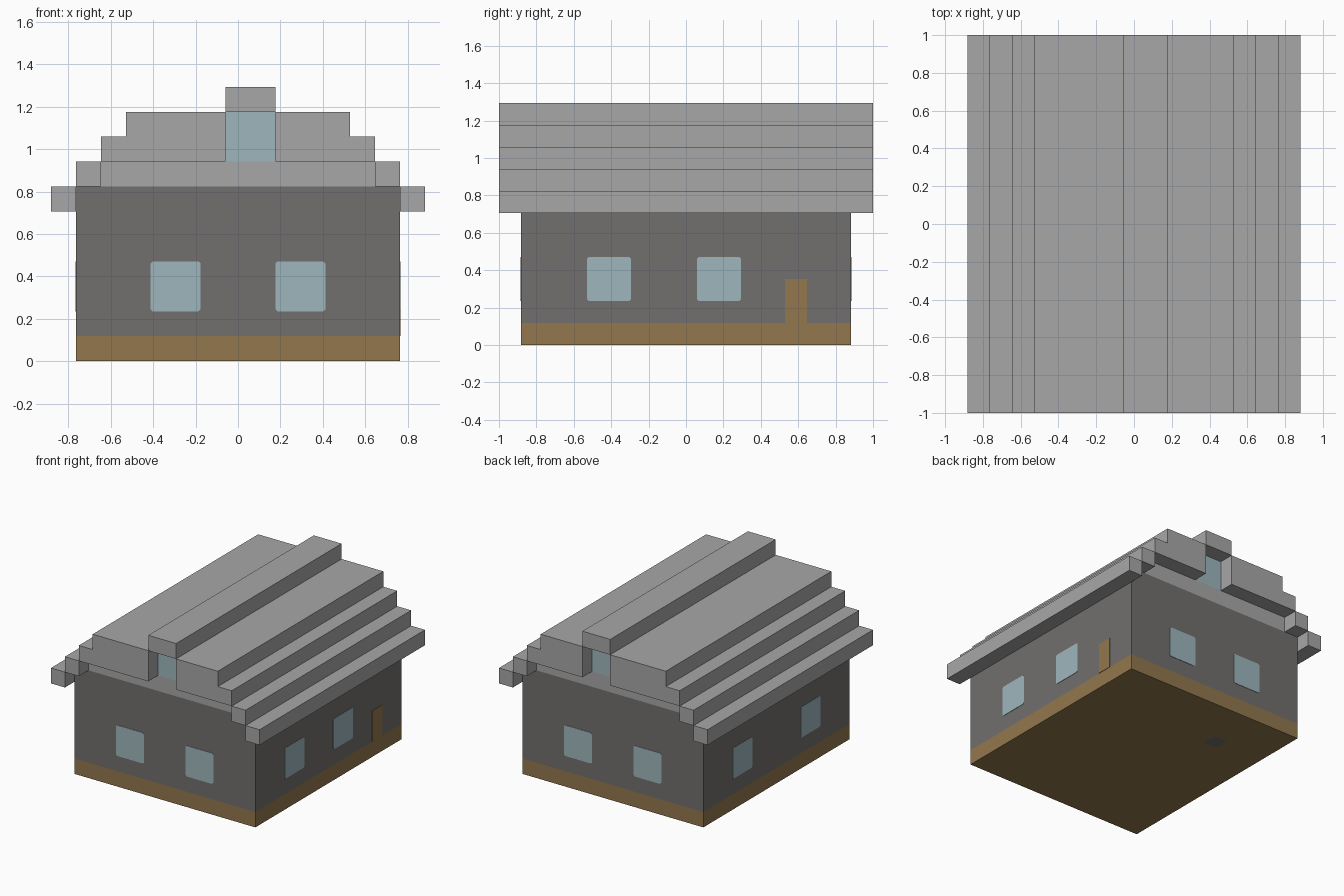
import bpy
import bmesh
from mathutils import Vector

cube = bpy.data.objects.get("Cube")
if cube:
    bpy.data.objects.remove(cube, do_unlink=True)

U = 2 / 17          # one building block
PLATE = 0.025       # plate projection, in blocks
WALL_X, WALL_Y, ROOF_Y = 6.5, 7.5, 8.5


def material(name, rgb):
    mat = bpy.data.materials.new(name)
    mat.use_nodes = True
    mat.diffuse_color = (*rgb, 1)
    bsdf = next(n for n in mat.node_tree.nodes if n.type == 'BSDF_PRINCIPLED')
    bsdf.inputs["Base Color"].default_value = (*rgb, 1)
    return mat


stone = material("dark_stone", (0.165, 0.162, 0.156))
slate = material("grey_slate", (0.386, 0.386, 0.386))
wood = material("brown_wood", (0.287, 0.184, 0.075))
glass = material("pale_blue_glass", (0.337, 0.468, 0.503))


def prism(name, profile, start, end, axis, mat):
    """Extrude a (horizontal, z) profile along x or y, in block units."""
    def place(h, z, d):
        return Vector((h, d, z) if axis == 'y' else (d, h, z)) * U
    bm = bmesh.new()
    rings = [[bm.verts.new(place(h, z, d)) for h, z in profile] for d in (start, end)]
    for ring in rings:
        bm.faces.new(ring)
    n = len(profile)
    for i in range(n):
        j = (i + 1) % n
        bm.faces.new((rings[0][i], rings[0][j], rings[1][j], rings[1][i]))
    bmesh.ops.recalc_face_normals(bm, faces=bm.faces)
    mesh = bpy.data.meshes.new(name)
    bm.to_mesh(mesh)
    bm.free()
    mesh.materials.append(mat)
    obj = bpy.data.objects.new(name, mesh)
    bpy.context.collection.objects.link(obj)
    return obj


def rect(h0, h1, z0, z1):
    return [(h0, z0), (h1, z0), (h1, z1), (h0, z1)]


def clipped(h0, h1, z0, z1, c=0.08):
    return [(h0 + c, z0), (h1 - c, z0), (h1, z0 + c), (h1, z1 - c),
            (h1 - c, z1), (h0 + c, z1), (h0, z1 - c), (h0, z0 + c)]


def plate(name, profile, axis, side, mat):
    depth = WALL_Y if axis == 'y' else WALL_X
    prism(name, profile, side * (depth - PLATE), side * (depth + PLATE), axis, mat)


# Walls on a wooden base
prism("walls", rect(-WALL_X, WALL_X, 1, 7), -WALL_Y, WALL_Y, 'y', stone)
base = prism("wooden_base", rect(-WALL_X, WALL_X, 0, 1), -WALL_Y, WALL_Y, 'y', wood)

# Single stone block showing in the underside
base.data.materials.append(stone)
bm = bmesh.new()
bm.from_mesh(base.data)
for axis, at in ((0, -3.5), (0, -2.5), (1, 3.5), (1, 4.5)):
    point, normal = Vector(), Vector()
    point[axis], normal[axis] = at * U, 1
    bmesh.ops.bisect_plane(bm, geom=bm.verts[:] + bm.edges[:] + bm.faces[:],
                           plane_co=point, plane_no=normal)
for face in bm.faces:
    c = face.calc_center_median() / U
    if c.z < 0.1 and abs(c.x + 3) < 0.5 and abs(c.y - 4) < 0.5:
        face.material_index = 1
bm.to_mesh(base.data)
bm.free()

# Front and back windows
for side, end in ((-1, "front"), (1, "back")):
    for x, hand in ((-3.5, "right"), (1.5, "left")):
        plate(f"{end}_window_{hand}", clipped(x, x + 2, 2, 4), 'y', side, glass)

# Side windows and the narrow door
for side, hand, positions in ((1, "left", (-4.5, 0.5)), (-1, "right", (-4.5, 2.5))):
    for y, end in zip(positions, ("front", "back")):
        plate(f"{hand}_side_window_{end}", clipped(y, y + 2, 2, 4), 'x', side, glass)
plate("door", rect(4.5, 5.5, 1, 3), 'x', 1, wood)

# Gable band above the walls, and the attic window set back under the ridge
prism("gable_band", rect(-5.5, 5.5, 7, 8), -WALL_Y, WALL_Y, 'y', slate)
prism("attic_windows", rect(-0.5, 1.5, 8, 10), -WALL_Y, WALL_Y, 'y', glass)

# Stepped roof running the full length
for side, hand, inner in ((1, "left", 1.5), (-1, "right", 0.5)):
    prism(f"eave_{hand}", rect(side * 6.5, side * 7.5, 6, 7), -ROOF_Y, ROOF_Y, 'y', slate)
    prism(f"roof_step_{hand}", rect(side * 5.5, side * 6.5, 7, 8), -ROOF_Y, ROOF_Y, 'y', slate)
    steps = [(inner, 8), (5.5, 8), (5.5, 9), (4.5, 9), (4.5, 10), (inner, 10)]
    prism(f"upper_roof_{hand}", [(side * h, z) for h, z in steps], -ROOF_Y, ROOF_Y, 'y', slate)
prism("roof_ridge", rect(-0.5, 1.5, 10, 11), -ROOF_Y, ROOF_Y, 'y', slate)
